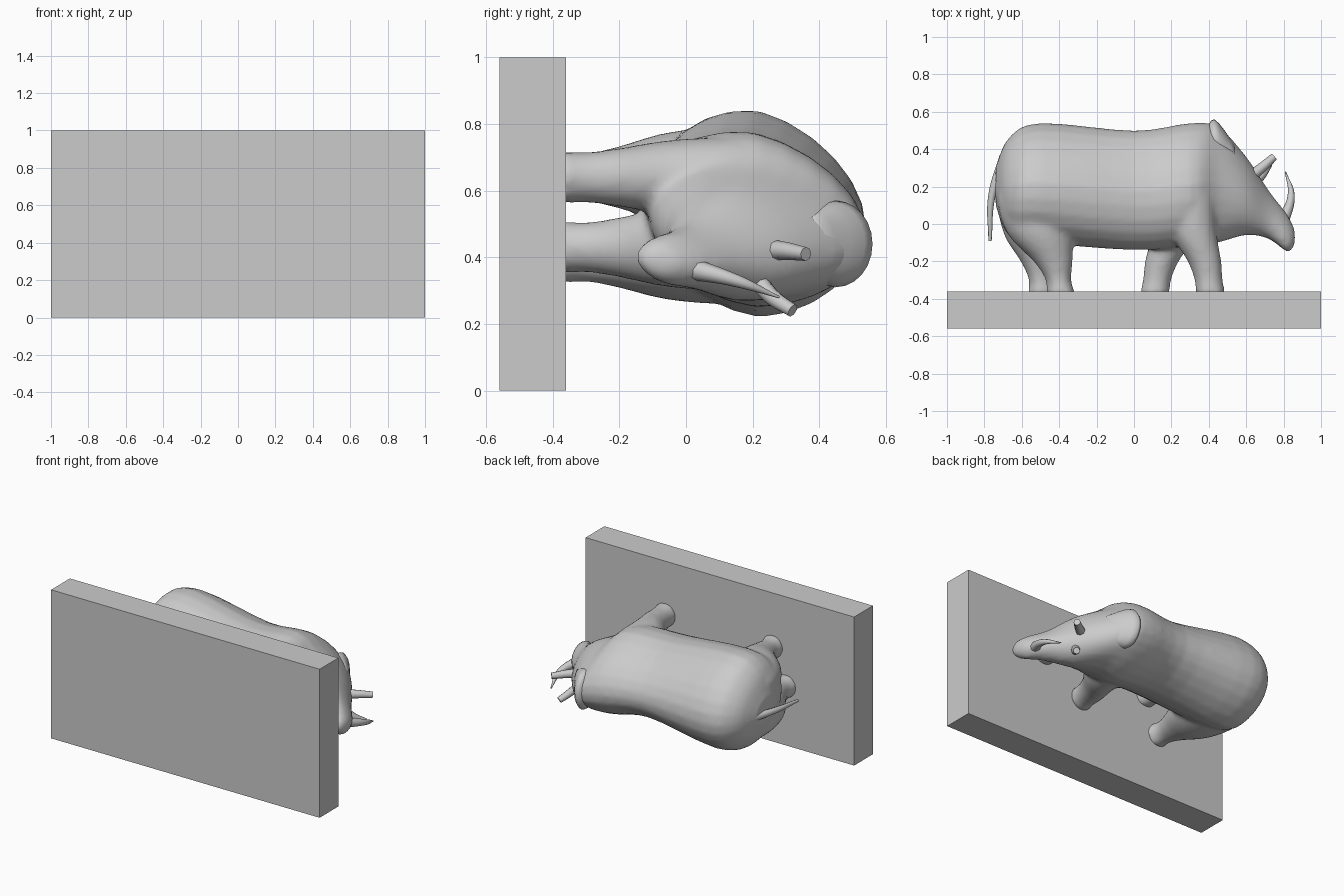
import bpy
import bmesh
import math
from mathutils import Vector

default_cube = bpy.data.objects.get("Cube")
if default_cube:
    bpy.data.objects.remove(default_cube)

X, Y, Z = Vector((1, 0, 0)), Vector((0, 1, 0)), Vector((0, 0, 1))

# Stone colour shared by every part
grey = bpy.data.materials.new("stone grey")
grey.use_nodes = True
grey.diffuse_color = (0.6, 0.6, 0.6, 1)
shader = grey.node_tree.nodes["Principled BSDF"]
shader.inputs["Base Color"].default_value = grey.diffuse_color


def smooth_path(points, steps=4):
    """Pass a smooth curve through stations that hold a position and two radii."""
    points = [Vector(point) for point in points]
    padded = [points[0]] + points + [points[-1]]
    path = []
    for before, start, end, after in zip(padded, padded[1:], padded[2:], padded[3:]):
        leave, arrive = (end - before) / 2, (after - start) / 2
        for step in range(steps):
            t = step / steps
            ease = t * t * (3 - 2 * t)
            path.append(start.lerp(end, ease)
                        + leave * t * (1 - t) ** 2 - arrive * t * t * (1 - t))
    return path + [points[-1]]


def loft(bm, stations, u, v, taper=0, sides=24):
    """Closed skin of rings spanned by u and v, narrowed by taper towards +u."""
    loops = []
    for station in smooth_path(stations):
        centre, along, across = Vector(station[:3]), station[3], station[4]
        loop = []
        for i in range(sides):
            angle = math.tau * i / sides
            rise = math.cos(angle)
            width = across * math.sin(angle) * (1 - taper * max(0, rise))
            loop.append(bm.verts.new(centre + u * along * rise + v * width))
        loops.append(loop)
    for lower, upper in zip(loops, loops[1:]):
        for i in range(sides):
            bm.faces.new((lower[i - 1], lower[i], upper[i], upper[i - 1]))
    bm.faces.new(loops[0])
    bm.faces.new(loops[-1])


def finish(name, bm, smooth=False):
    """Turn the working mesh into a grey object."""
    bmesh.ops.recalc_face_normals(bm, faces=bm.faces)
    for face in bm.faces:
        face.smooth = smooth
    mesh = bpy.data.meshes.new(name)
    bm.to_mesh(mesh)
    bm.free()
    mesh.materials.append(grey)
    obj = bpy.data.objects.new(name, mesh)
    bpy.context.collection.objects.link(obj)
    return obj


def tube(name, thickness, tip, *points):
    """Curved part whose thickness changes evenly from root to tip."""
    curve = bpy.data.curves.new(name, "CURVE")
    curve.dimensions = "3D"
    curve.bevel_depth = thickness
    curve.bevel_resolution = 2
    curve.use_fill_caps = True
    spline = curve.splines.new("BEZIER")
    spline.bezier_points.add(len(points) - 1)
    for i, (knot, point) in enumerate(zip(spline.bezier_points, points)):
        knot.co = point
        knot.radius = 1 + (tip - 1) * i / (len(points) - 1)
        knot.handle_left_type = knot.handle_right_type = "AUTO"
    curve.materials.append(grey)
    obj = bpy.data.objects.new(name, curve)
    bpy.context.collection.objects.link(obj)


def leg(bm, hip, hoof, side, thigh_length, thigh_width, hoof_radius=0.08):
    """Leg that narrows from a heavy thigh to the ankle and flares at the hoof."""
    stations = []
    for height, drift, bulk in ((0.3, 0, 0.4), (0.15, 0, 1), (-0.05, 0.2, 0.8),
                                (-0.2, 0.7, 0.2), (-0.3, 0.9, -0.1), (-0.38, 1, 0)):
        x = hip + (hoof - hip) * drift
        along = hoof_radius + (thigh_length - hoof_radius) * bulk
        across = hoof_radius + (thigh_width - hoof_radius) * bulk
        stations.append((x, height, side, along, across))
    loft(bm, stations, X, Z)


# Base plate
bm = bmesh.new()
bmesh.ops.create_cube(bm, size=1)
bmesh.ops.scale(bm, vec=(2, 0.2, 1), verts=bm.verts)
bmesh.ops.translate(bm, vec=(0, -0.46, 0.5), verts=bm.verts)
finish("base_plate", bm)

# Trunk, neck and turned head, leaning to one side, from the rump to the muzzle
bm = bmesh.new()
loft(bm, [(-0.74, 0.2, 0.52, 0.1, 0.08),
          (-0.67, 0.2, 0.53, 0.26, 0.24),
          (-0.5, 0.22, 0.53, 0.32, 0.31),
          (0, 0.18, 0.53, 0.32, 0.24),
          (0.3, 0.21, 0.51, 0.33, 0.26),
          (0.45, 0.21, 0.47, 0.31, 0.2),
          (0.6, 0.15, 0.43, 0.21, 0.16),
          (0.72, 0.05, 0.4, 0.13, 0.1),
          (0.82, -0.05, 0.39, 0.1, 0.07),
          (0.86, -0.07, 0.39, 0.04, 0.03)], Y - Z * 0.12, Z, taper=0.15)

# Legs in mid stride
leg(bm, hip=-0.53, hoof=-0.39, side=0.64, thigh_length=0.2, thigh_width=0.15)
leg(bm, hip=-0.53, hoof=-0.49, side=0.4, thigh_length=0.2, thigh_width=0.14)
leg(bm, hip=0.3, hoof=0.41, side=0.64, thigh_length=0.13, thigh_width=0.12)
leg(bm, hip=0.24, hoof=0.11, side=0.43, thigh_length=0.13, thigh_width=0.13)

# Blend trunk and legs into one skin
body = finish("body", bm, smooth=True)
remesh = body.modifiers.new("blend", "REMESH")
remesh.mode = "VOXEL"
remesh.voxel_size = 0.016
remesh.use_smooth_shade = True
soften = body.modifiers.new("soften", "SMOOTH")
soften.iterations = 5

# Raised fold of skin behind the head
bm = bmesh.new()
loft(bm, [(0.38, 0.45, 0.44, 0.03, 0.05),
          (0.43, 0.45, 0.44, 0.11, 0.13),
          (0.54, 0.38, 0.44, 0.04, 0.08)], Y, Z)
finish("nape_fold", bm, smooth=True)

# Horn, ears and tail
tube("horn", 0.035, 0.1, (0.79, 0, 0.37), (0.84, 0.15, 0.33), (0.81, 0.28, 0.28))
tube("left_ear", 0.03, 0.7, (0.62, 0.2, 0.35), (0.68, 0.26, 0.28), (0.72, 0.32, 0.24))
tube("right_ear", 0.035, 0.6, (0.6, 0.24, 0.42), (0.67, 0.29, 0.42), (0.75, 0.36, 0.41))
tube("tail", 0.03, 0.3, (-0.69, 0.36, 0.5), (-0.76, 0.15, 0.5), (-0.77, -0.09, 0.48))
